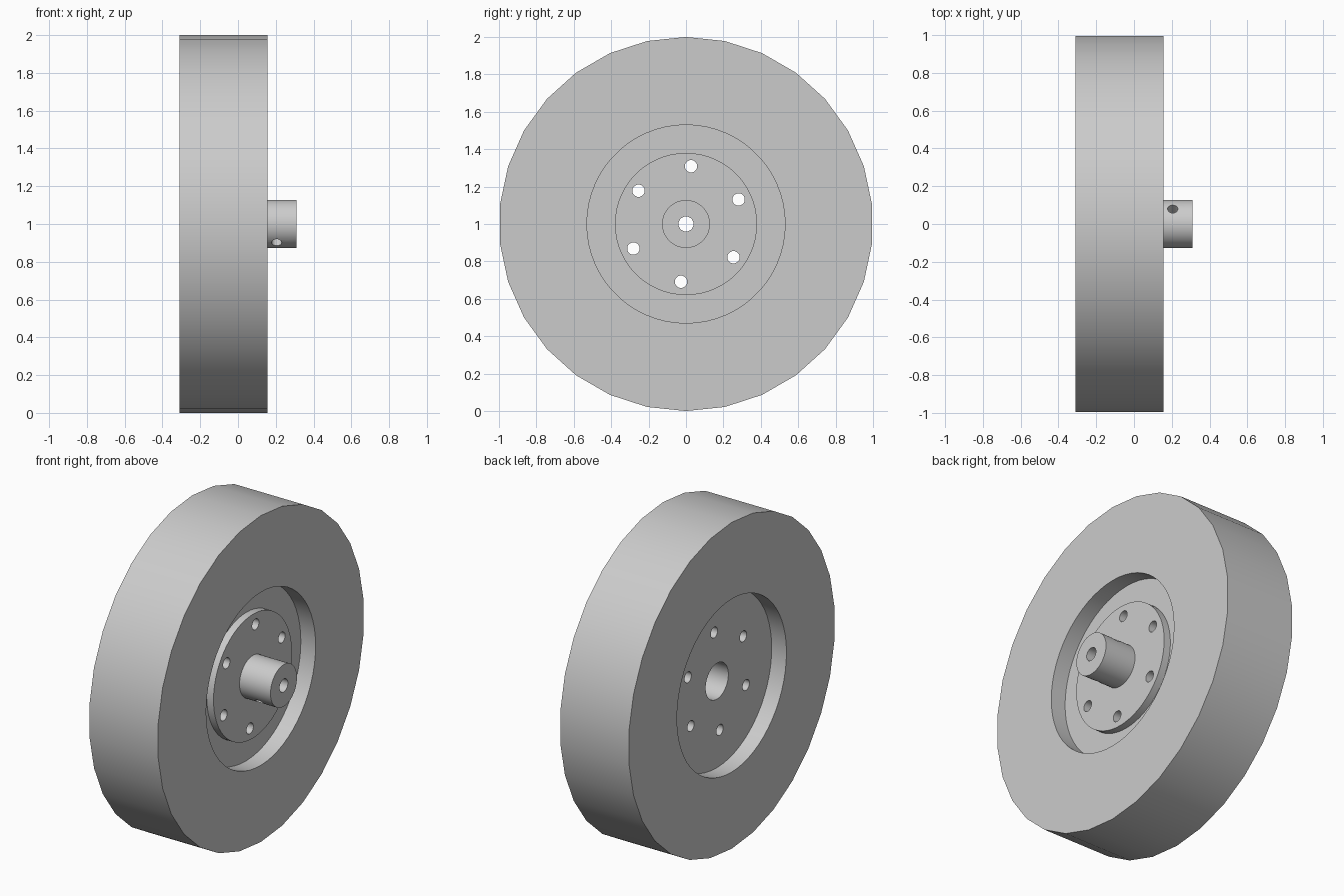
import bpy, bmesh
from math import sin, cos, pi, radians
from mathutils import Matrix, Vector

cube = bpy.data.objects.get("Cube")
if cube:
    bpy.data.objects.remove(cube, do_unlink=True)

CENTRE = Vector((0, 0, 1))

grey = bpy.data.materials.new("light_grey")
grey.use_nodes = True
grey.diffuse_color = (0.6, 0.6, 0.6, 1)
grey.node_tree.nodes["Principled BSDF"].inputs["Base Color"].default_value = (0.6, 0.6, 0.6, 1)


def add_object(name, bm):
    bmesh.ops.recalc_face_normals(bm, faces=bm.faces)
    mesh = bpy.data.meshes.new(name)
    bm.to_mesh(mesh)
    bm.free()
    mesh.materials.append(grey)
    obj = bpy.data.objects.new(name, mesh)
    bpy.context.collection.objects.link(obj)
    return obj


def lathe(name, profile, sides):
    """Spin a closed (x, radius) profile about the wheel axis."""
    bm = bmesh.new()
    rings = []
    for i in range(sides):
        a = 2 * pi * i / sides
        rings.append([bm.verts.new(CENTRE + Vector((x, r * sin(a), r * cos(a))))
                      for x, r in profile])
    n = len(profile)
    for i in range(sides):
        p, q = rings[i], rings[(i + 1) % sides]
        for j in range(n):
            k = (j + 1) % n
            bm.faces.new((p[j], p[k], q[k], q[j]))
    return add_object(name, bm)


def ring(name, x0, x1, inner, outer, sides):
    return lathe(name, [(x0, inner), (x0, outer), (x1, outer), (x1, inner)], sides)


def drill(obj, centre, axis, radius, depth):
    """Cut a round hole through obj along axis."""
    bm = bmesh.new()
    turn = Vector((0, 0, 1)).rotation_difference(axis).to_matrix().to_4x4()
    bmesh.ops.create_cone(bm, cap_ends=True, segments=32, radius1=radius, radius2=radius,
                          depth=depth, matrix=Matrix.Translation(centre) @ turn)
    cutter = add_object("hole_cutter", bm)
    cutter.hide_render = True
    mod = obj.modifiers.new("hole", 'BOOLEAN')
    mod.operation = 'DIFFERENCE'
    mod.solver = 'EXACT'
    mod.object = cutter
    bpy.context.view_layer.objects.active = obj
    bpy.ops.object.modifier_apply(modifier=mod.name)
    bpy.data.objects.remove(cutter, do_unlink=True)


# Tyre and rim share the same width
LEFT, RIGHT = -0.31, 0.155
tyre = ring("tyre", LEFT, RIGHT, 0.73, 1.0, 30)
rim = ring("rim", LEFT, RIGHT, 0.53, 0.73, 60)

# Web plate, recessed from both sides
WEB_RIGHT = RIGHT - 0.1
web = ring("web_plate", LEFT + 0.1, WEB_RIGHT, 0.11, 0.53, 60)

# Mounting hub: flange plus shaft collar with a bore
hub = lathe("mounting_hub", [(WEB_RIGHT, 0.04), (WEB_RIGHT, 0.38), (0.1, 0.38),
                             (0.1, 0.128), (0.31, 0.128), (0.31, 0.04)], 60)

# Bolt circle through web and flange
for i in range(6):
    a = radians(25 + 60 * i)
    spot = CENTRE + Vector((0, cos(a), sin(a))) * 0.31
    for part in (web, hub):
        drill(part, spot, Vector((1, 0, 0)), 0.033, 1.2)

# Set-screw hole across the collar
a = radians(51)
drill(hub, CENTRE + Vector((0.205, 0, 0)), Vector((0, cos(a), sin(a))), 0.027, 0.6)

# Smooth round walls, keep edges sharp
bpy.ops.object.select_all(action='DESELECT')
for obj in (tyre, rim, web, hub):
    obj.select_set(True)
bpy.context.view_layer.objects.active = tyre
bpy.ops.object.shade_smooth_by_angle(angle=radians(30))
